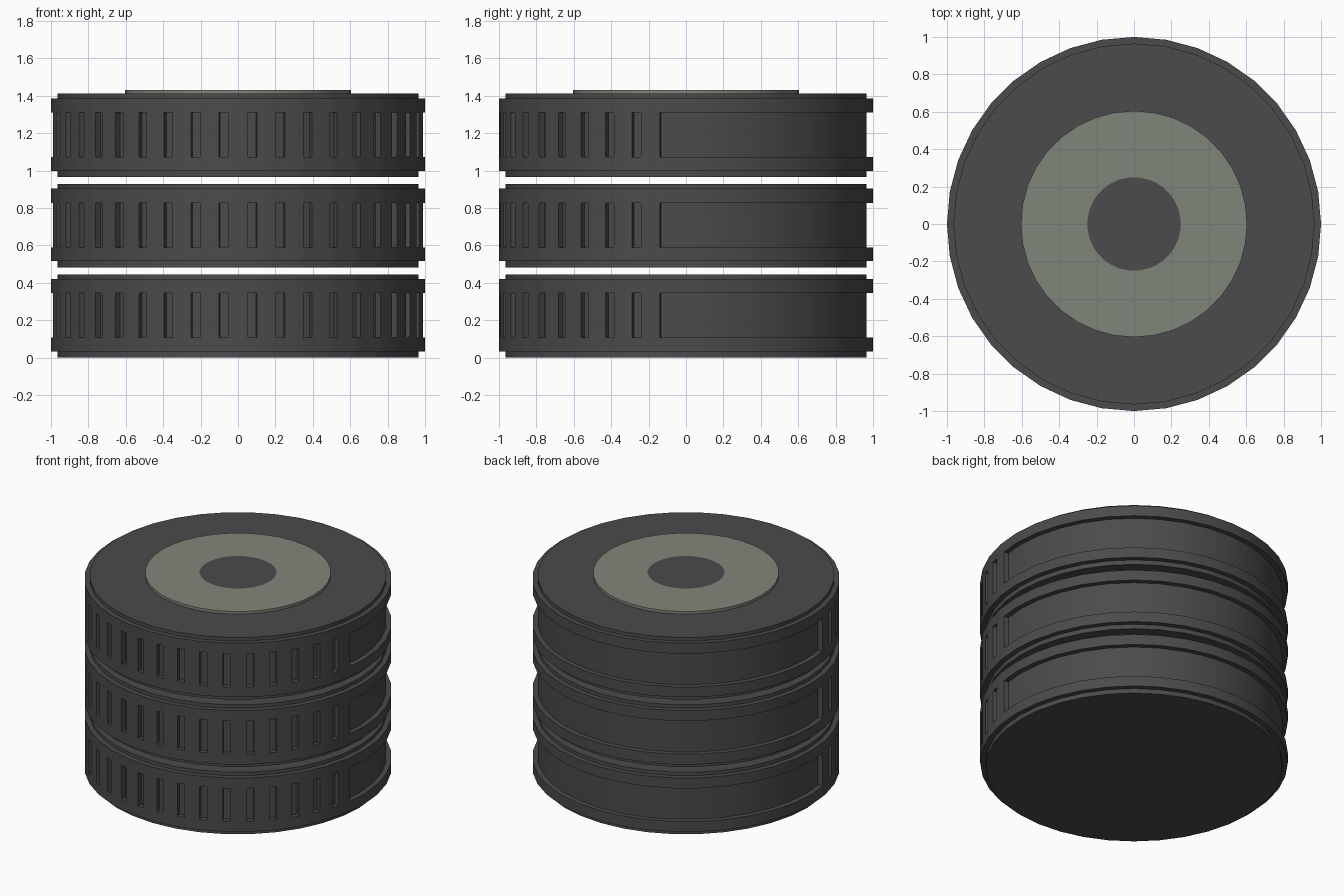
import bpy, bmesh
from math import pi, cos, sin, radians

if "Cube" in bpy.data.objects:
    bpy.data.objects.remove(bpy.data.objects["Cube"], do_unlink=True)

SIDES = 36
STEP = 2 * pi / SIDES
OUTER, INNER = 1.0, 0.965      # rim and recess radii
PITCH, HEIGHT = 0.483, 0.445   # stacking distance and disc height
BAND_LOW, BAND_HIGH = 0.107, 0.345


def material(name, color):
    m = bpy.data.materials.new(name)
    m.use_nodes = True
    m.diffuse_color = color
    m.node_tree.nodes["Principled BSDF"].inputs["Base Color"].default_value = color
    return m


dark = material("dark grey rubber", (0.07, 0.07, 0.07, 1))
pale = material("pale grey green", (0.216, 0.238, 0.195, 1))


def point(radius, a, z):
    """Point at angle a (measured from the front) on a flat-sided circle."""
    r = radius * cos(STEP / 2) / cos(a % STEP - STEP / 2)
    return (r * sin(a), -r * cos(a), z)


def finish(bm, name, mat):
    bmesh.ops.remove_doubles(bm, verts=bm.verts, dist=1e-5)
    bmesh.ops.recalc_face_normals(bm, faces=bm.faces)
    mesh = bpy.data.meshes.new(name)
    bm.to_mesh(mesh)
    bm.free()
    mesh.materials.append(mat)
    ob = bpy.data.objects.new(name, mesh)
    bpy.context.collection.objects.link(ob)
    bpy.ops.object.select_all(action='DESELECT')
    ob.select_set(True)
    bpy.context.view_layer.objects.active = ob
    bpy.ops.object.shade_smooth_by_angle(angle=radians(30))
    return ob


def quad(bm, *pts):
    bm.faces.new([bm.verts.new(p) for p in pts])


# Recessed arcs: narrow grip slots at the front, one long recess at the back
slots = [(radians(s * (4.4 + 8.78 * k) - 1.4), radians(s * (4.4 + 8.78 * k) + 1.4))
         for k in range(9) for s in (-1, 1)]
recesses = slots + [(radians(82), radians(278))]
edges = [e % (2 * pi) for arc in recesses for e in arc]
angles = sorted({round(a, 5) for a in edges + [i * STEP for i in range(SIDES)]})


def recessed(a):
    return any(lo < a < hi or lo < a - 2 * pi < hi for lo, hi in recesses)


def grip_disc(name, base):
    bm = bmesh.new()
    full = [(INNER, 0), (INNER, 0.033), (OUTER, 0.033), (OUTER, BAND_LOW),
            (OUTER, BAND_HIGH), (OUTER, 0.42), (INNER, 0.42), (INNER, HEIGHT)]
    cut = full[:4] + [(INNER, BAND_LOW), (INNER, BAND_HIGH)] + full[4:]
    spans = list(zip(angles, angles[1:] + [angles[0] + 2 * pi]))
    flags = [recessed((a + b) / 2) for a, b in spans]
    for i, (a, b) in enumerate(spans):
        profile = cut if flags[i] else full
        for (r0, z0), (r1, z1) in zip(profile, profile[1:]):
            quad(bm, point(r0, a, base + z0), point(r0, b, base + z0),
                 point(r1, b, base + z1), point(r1, a, base + z1))
        # side wall where a recess begins or ends
        if flags[i] != flags[i - 1]:
            quad(bm, *[point(r, a, base + z) for r, z in (
                (INNER, BAND_LOW), (OUTER, BAND_LOW),
                (OUTER, BAND_HIGH), (INNER, BAND_HIGH))])
    for z in (0, HEIGHT):
        quad(bm, *[point(INNER, a, base + z) for a in angles])
    return finish(bm, name, dark)


for i, name in enumerate(("lower_disc", "middle_disc", "upper_disc")):
    grip_disc(name, i * PITCH)

# Raised ring on the top, with a flush centre plug
top = 2 * PITCH + HEIGHT
bm = bmesh.new()
section = [(0.25, top), (0.605, top), (0.605, top + 0.019), (0.25, top + 0.019)]
for i in range(SIDES):
    a, b = i * STEP, (i + 1) * STEP
    for (r0, z0), (r1, z1) in zip(section, section[1:] + section[:1]):
        quad(bm, point(r0, a, z0), point(r0, b, z0), point(r1, b, z1), point(r1, a, z1))
finish(bm, "top_ring", pale)

bm = bmesh.new()
plug = bm.faces.new([bm.verts.new(point(0.25, i * STEP, top + 0.019)) for i in range(SIDES)])
ext = bmesh.ops.extrude_face_region(bm, geom=[plug], use_keep_orig=True)
bmesh.ops.translate(bm, vec=(0, 0, -0.019),
                    verts=[v for v in ext["geom"] if isinstance(v, bmesh.types.BMVert)])
finish(bm, "center_plug", dark)
